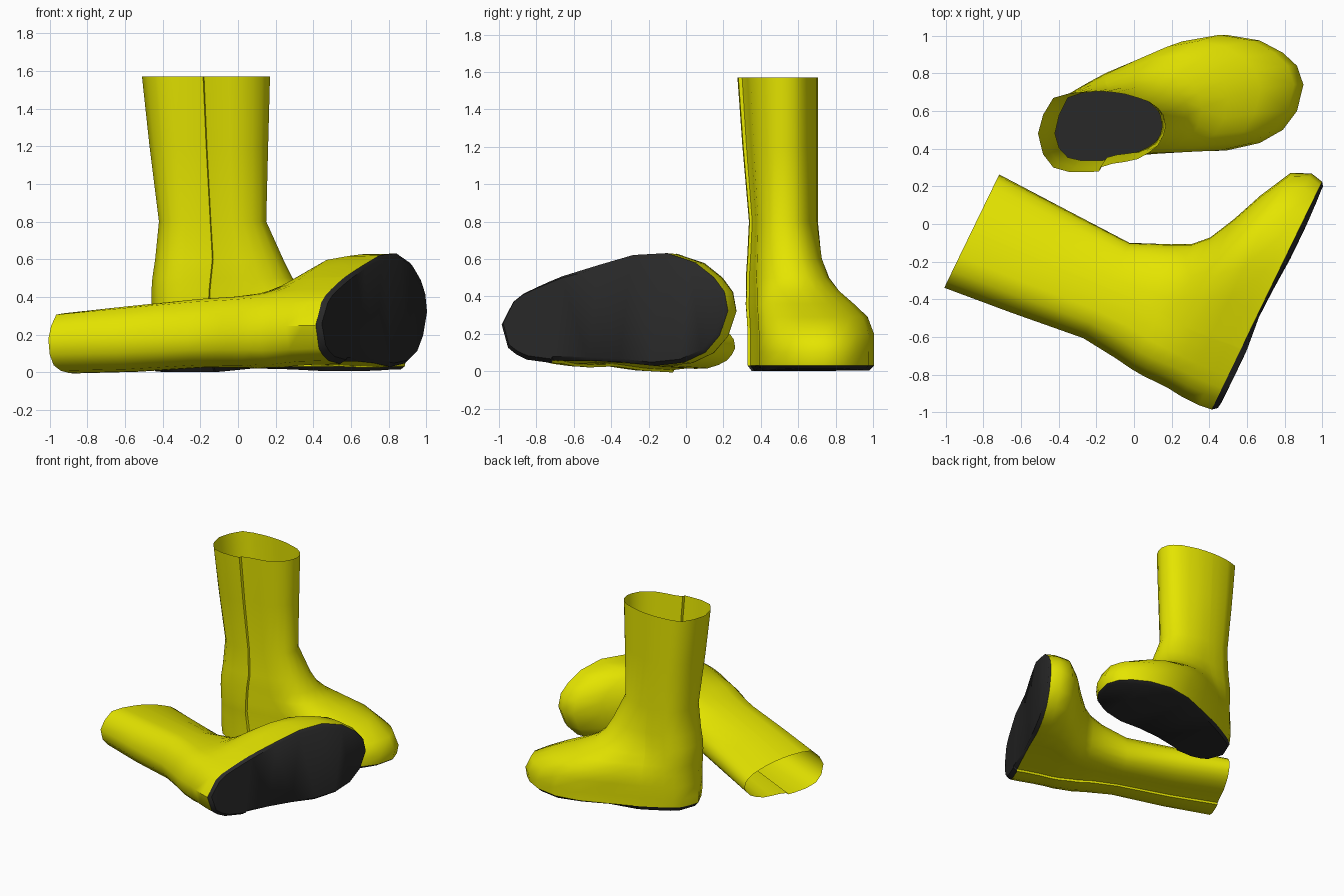
import bpy, bmesh
from math import radians
from mathutils import Vector

if "Cube" in bpy.data.objects:
    bpy.data.objects.remove(bpy.data.objects["Cube"])

# Positions along the boot (heel 0 to toe 1) for shaft and foot; the close pair makes the shaft pleat
SHAFT_T = [0, .04, .12, .25, .4, .477, .485, .58, .68, .78, .87, .94, .98, 1]
FOOT_T = [0, .04, .08, .13, .19, .24, .246, .40, .55, .70, .83, .92, .975, 1]
SHAFT_L = [0, .10, .19, .215, .225, .225, .225, .22, .21, .19, .17, .135, .10, .04]
SHAFT_R = [0, -.11, -.18, -.205, -.205, -.20, -.18, -.16, -.15, -.135, -.10, -.06, -.01, .04]
FOOT_L = [.02, .15, .20, .24, .285, .32, .324, .41, .49, .525, .495, .43, .36, .26]
FOOT_R = [.02, -.10, -.13, -.15, -.15, -.15, -.135, -.11, -.095, -.09, -.05, .02, .12, .26]
SOLE_Z = [.005, 0, 0, 0, 0, .0, .0, .02, .015, .005, .005, .01, .015, .015]

# Horizontal sections: height, heel, toe, blend from shaft to foot, shaft right-width factor
RINGS = [(1.57, -.04, .64, 0, 1), (1.2, .0, .63, 0, .87), (.8, .05, .62, 0, .70),
         (.6, .03, .71, .13, .75), (.5, .015, .76, .27, .8), (.43, .01, .83, .44, .8),
         (.36, .01, .97, .68, .9), (.29, .01, 1.14, .90, 1), (.20, .0, 1.32, 1, 1),
         (.10, .0, 1.37, 1, 1), (.03, .01, 1.355, 1, 1)]


def material(name, color):
    m = bpy.data.materials.new(name)
    m.diffuse_color = color
    m.use_nodes = True
    m.node_tree.nodes["Principled BSDF"].inputs["Base Color"].default_value = m.diffuse_color
    return m


YELLOW = material("yellow_rubber", (.78, .78, .0, 1))
BLACK = material("black_rubber", (.022, .022, .022, 1))


def section(h, f0, f1, k, sr, squash=1):
    """Closed loop: left side heel to toe, then right side back to the heel."""
    left, right = [], []
    for ts, tf, sl, s, fl, fr in zip(SHAFT_T, FOOT_T, SHAFT_L, SHAFT_R, FOOT_L, FOOT_R):
        f = f0 + (f1 - f0) * (ts * (1 - k) + tf * k)
        left.append(Vector((f, (sl * (1 - k) + fl * k) * squash, h)))
        right.append(Vector((f, (s * sr * (1 - k) + fr * k) * squash, h)))
    return left + right[-2:0:-1]


def loft(bm, loops):
    rows = [[bm.verts.new(p) for p in loop] for loop in loops]
    n = len(rows[0])
    for a, b in zip(rows, rows[1:]):
        for i in range(n):
            j = (i + 1) % n
            bm.faces.new((a[i], a[j], b[j], b[i]))
    return rows


def cap(bm, row):
    """Fill a loop with strips running from the left side to the right side."""
    n = len(row)
    for i in range(len(SHAFT_T) - 1):
        strip = [row[i], row[i + 1], row[(n - i - 1) % n], row[(n - i) % n]]
        bm.faces.new(list(dict.fromkeys(strip)))


def finish(name, bm, place, mat):
    for v in bm.verts:
        v.co = place(v.co)
    bmesh.ops.recalc_face_normals(bm, faces=bm.faces)
    me = bpy.data.meshes.new(name)
    bm.to_mesh(me)
    bm.free()
    me.materials.append(mat)
    ob = bpy.data.objects.new(name, me)
    bpy.context.collection.objects.link(ob)
    bpy.ops.object.select_all(action='DESELECT')
    ob.select_set(True)
    bpy.context.view_layer.objects.active = ob
    bpy.ops.object.shade_smooth_by_angle(angle=radians(45))


def boot(name, place, squash):
    # Upper: open shaft flowing into the foot
    bm = bmesh.new()
    factors = [squash, (1 + squash) / 2]
    loft(bm, [section(*r, factors[i] if i < 2 else 1) for i, r in enumerate(RINGS)])
    finish(name + "_upper", bm, place, YELLOW)

    # Sole: thin slab under the foot with a slightly raised arch and toe
    bm = bmesh.new()
    top = section(*RINGS[-1])
    zs = SOLE_Z + SOLE_Z[-2:0:-1]
    low = [Vector((.68 + (p.x - .68) * .97, .17 + (p.y - .17) * .93, z))
           for p, z in zip(top, zs)]
    rows = loft(bm, [top, low])
    cap(bm, rows[0])
    cap(bm, rows[1])
    finish(name + "_sole", bm, place, BLACK)


# Standing boot
boot("standing_boot", lambda p: p + Vector((-.47, .48, 0)), 1)

# Lying boot: mirrored and tipped onto its side
O = Vector((.435, -1.01, .232))
F, W, U = Vector((.427, .88, -.12)), Vector((.05, .11, .98)), Vector((-.908, .45, -.038))
boot("lying_boot", lambda p: O + F * p.x + W * p.y + U * p.z, .74)
